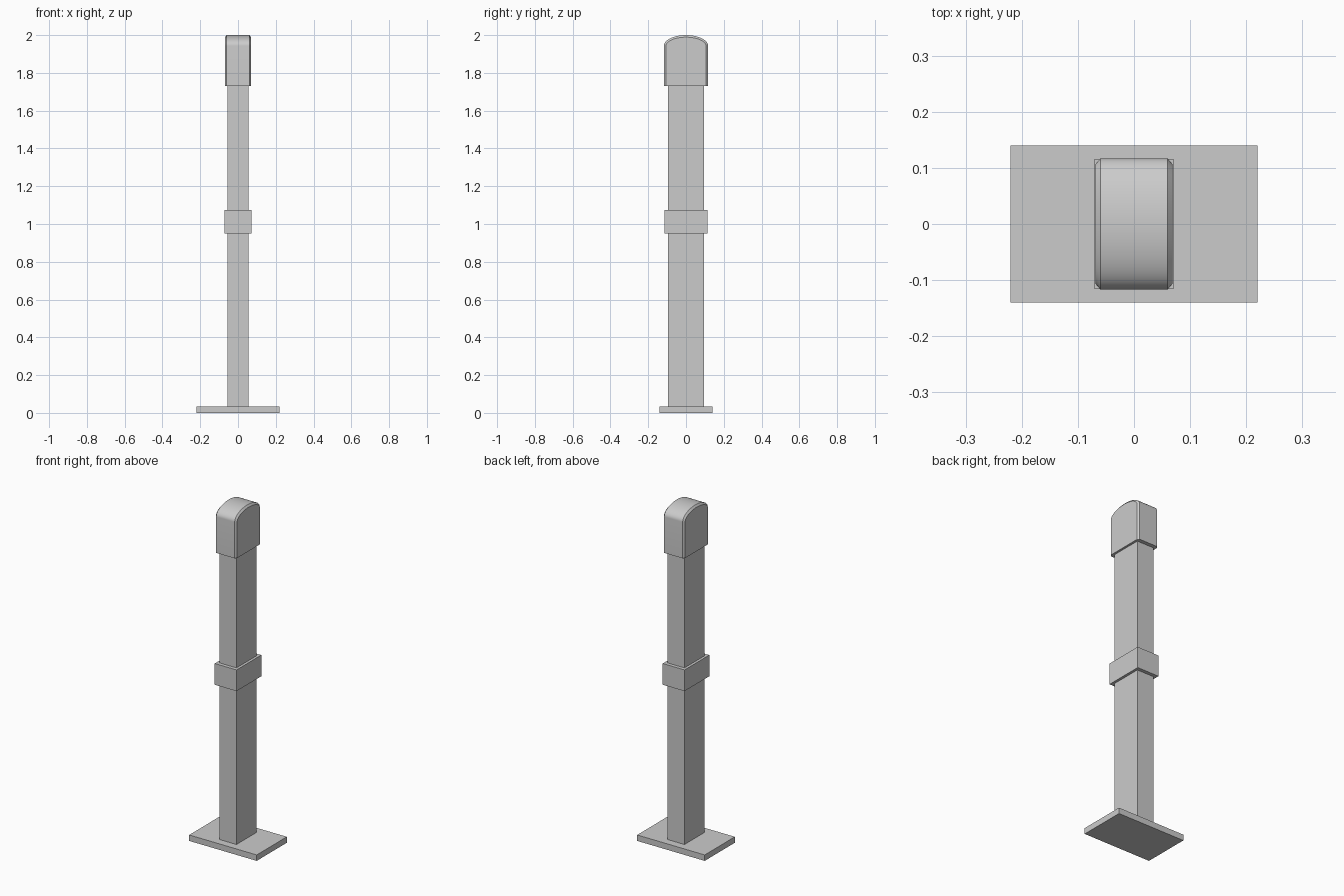
import bpy
import bmesh
import math

cube = bpy.data.objects.get("Cube")
if cube:
    bpy.data.objects.remove(cube, do_unlink=True)

grey = bpy.data.materials.new("light_grey")
grey.use_nodes = True
colour = (0.6, 0.6, 0.6, 1)
grey.diffuse_color = colour
grey.node_tree.nodes["Principled BSDF"].inputs["Base Color"].default_value = colour


def finish(name, bm):
    bmesh.ops.recalc_face_normals(bm, faces=bm.faces)
    mesh = bpy.data.meshes.new(name)
    bm.to_mesh(mesh)
    bm.free()
    mesh.materials.append(grey)
    obj = bpy.data.objects.new(name, mesh)
    bpy.context.collection.objects.link(obj)
    return obj


def box(name, half_x, half_y, bottom, top):
    bm = bmesh.new()
    bmesh.ops.create_cube(bm, size=2)
    for v in bm.verts:
        v.co.x *= half_x
        v.co.y *= half_y
        v.co.z = top if v.co.z > 0 else bottom
    return finish(name, bm)


# Foot plate, square post and middle collar
box("base_plate", 0.22, 0.14, 0, 0.035)
box("post", 0.056, 0.094, 0.035, 1.74)
box("collar", 0.071, 0.115, 0.95, 1.075)


# Domed cap: arched rings across its width, stepped in at both sides
def arch(half_y, shoulder, rise, bottom, steps=32):
    points = [(half_y, bottom)]
    for i in range(steps + 1):
        a = math.pi * i / steps
        points.append((half_y * math.cos(a), shoulder + rise * math.sin(a)))
    return points + [(-half_y, bottom)]


outer = arch(0.117, 1.943, 0.057, 1.73)
inner = arch(0.106, 1.943, 0.046, 1.73)
bm = bmesh.new()
rings = []
for x, profile in ((-0.069, inner), (-0.06, outer), (0.06, outer), (0.069, inner)):
    rings.append([bm.verts.new((x, y, z)) for y, z in profile])
count = len(outer)
for a, b in zip(rings, rings[1:]):
    for i in range(count):
        j = (i + 1) % count
        bm.faces.new((a[i], a[j], b[j], b[i]))
bm.faces.new(rings[0])
bm.faces.new(rings[-1])
cap = finish("domed_cap", bm)

# Smooth the dome while keeping its rims crisp
bpy.ops.object.select_all(action="DESELECT")
cap.select_set(True)
bpy.context.view_layer.objects.active = cap
bpy.ops.object.shade_smooth_by_angle(angle=math.radians(25))
